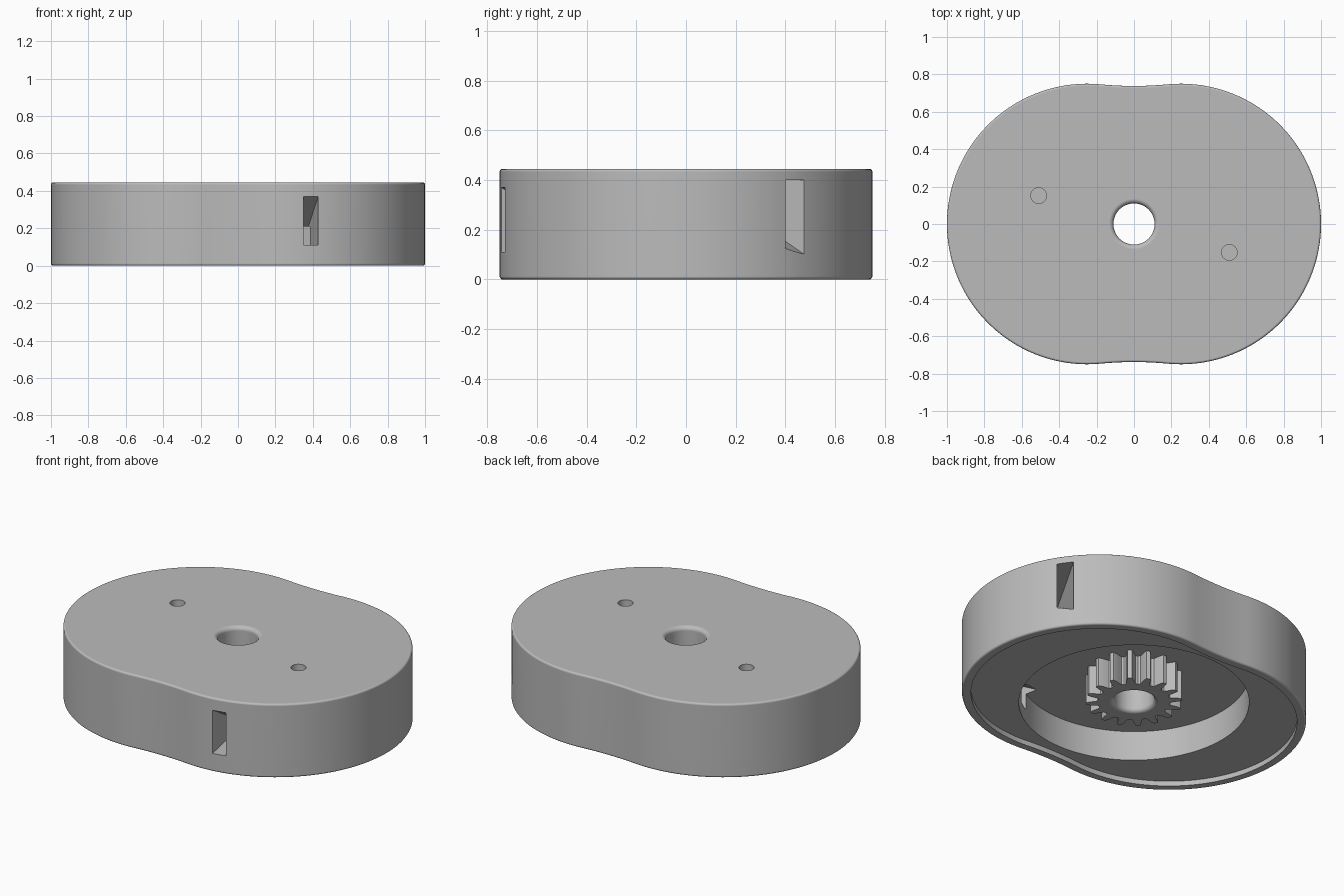
import bpy, bmesh
from math import sin, cos, pi, radians, atan2, hypot
from mathutils import Matrix, Vector

if "Cube" in bpy.data.objects:
    bpy.data.objects.remove(bpy.data.objects["Cube"])

HEIGHT, LOBE_X, LOBE_R = 0.445, 0.25, 0.75
WAIST_R, WAIST_Y = 1.86, 2.598
BORE_R, POCKET_TOP, GEAR_BOTTOM = 0.11, 0.21, 0.035

grey = bpy.data.materials.new("plain_grey")
grey.use_nodes = True
colour = (0.5, 0.5, 0.5, 1)
grey.diffuse_color = colour
grey.node_tree.nodes["Principled BSDF"].inputs["Base Color"].default_value = colour


def make_object(name, bm):
    bmesh.ops.recalc_face_normals(bm, faces=bm.faces)
    mesh = bpy.data.meshes.new(name)
    bm.to_mesh(mesh)
    bm.free()
    mesh.materials.append(grey)
    obj = bpy.data.objects.new(name, mesh)
    bpy.context.collection.objects.link(obj)
    return obj


def loft(name, sections):
    """Closed solid through a stack of (2D outline, z) sections."""
    bm = bmesh.new()
    rings = [[bm.verts.new((x, y, z)) for x, y in pts] for pts, z in sections]
    for a, b in zip(rings, rings[1:]):
        for i in range(len(a)):
            j = (i + 1) % len(a)
            bm.faces.new((a[i], a[j], b[j], b[i]))
    bm.faces.new(rings[0][::-1])
    bm.faces.new(rings[-1])
    return make_object(name, bm)


def arc(cx, cy, r, start, end, steps):
    angles = [start + (end - start) * i / steps for i in range(steps + 1)]
    return [(cx + r * cos(a), cy + r * sin(a)) for a in angles]


def circle(r, x=0, y=0, steps=96):
    return arc(x, y, r, 0, 2 * pi, steps)[:-1]


def lobed(inset=0):
    """Two round lobes joined by a shallow concave waist."""
    t = atan2(WAIST_Y, -LOBE_X)
    right = arc(LOBE_X, 0, LOBE_R - inset, -t, t, 96)
    waist = arc(0, WAIST_Y, WAIST_R + inset, t - pi, -t, 10)[1:-1]
    half = right + waist
    return half + [(-x, -y) for x, y in half]


def wedge(name, x, y, outward, width, profile):
    """Side slot cutter: (depth, z) profile extruded across its width."""
    bm = bmesh.new()
    base = [bm.verts.new((-d, -width / 2, z)) for d, z in profile]
    face = bm.faces.new(base)
    extruded = bmesh.ops.extrude_face_region(bm, geom=[face])["geom"]
    moved = [v for v in extruded if isinstance(v, bmesh.types.BMVert)]
    bmesh.ops.translate(bm, vec=Vector((0, width, 0)), verts=moved)
    place = Matrix.Translation((x, y, 0)) @ Matrix.Rotation(radians(outward), 4, "Z")
    bm.transform(place)
    return make_object(name, bm)


def cut(target, cutter, keep=False):
    mod = target.modifiers.new("cut", "BOOLEAN")
    mod.operation, mod.solver, mod.object = "DIFFERENCE", "EXACT", cutter
    cutter.hide_render = True
    bpy.context.view_layer.objects.active = target
    bpy.ops.object.modifier_apply(modifier=mod.name)
    if not keep:
        bpy.data.objects.remove(cutter)


def fillet(r, steps=4):
    """(sideways, upward) offsets of a quarter round, from wall to cap."""
    return [(r * (1 - cos(a)), r * sin(a)) for a in
            [pi / 2 * i / steps for i in range(steps + 1)]]


# Housing with rounded rims
round_r = 0.012
sections = [(lobed(i), round_r - u) for i, u in reversed(fillet(round_r))]
sections += [(lobed(i), HEIGHT - round_r + u) for i, u in fillet(round_r)]
housing = loft("housing", sections)

# Shallow recess behind the bottom lip, then the round pocket
cut(housing, loft("recess_cutter", [(lobed(0.05), -0.1), (lobed(0.05), 0.03)]))
cut(housing, loft("pocket_cutter", [(circle(0.63), -0.1), (circle(0.63), POCKET_TOP)]))

# Two opposite pairs of side slots and two blind pin holes
for s, turn in ((1, 0), (-1, 180)):
    cut(housing, wedge("blind_slot_cutter", s * 0.857, s * 0.4375, 60 + turn, 0.0845,
                       [(-0.15, 0.4), (-0.15, 0.023), (0.48, 0.4)]))
    cut(housing, wedge("open_slot_cutter", s * 0.39, s * -0.737, -79 + turn, 0.08,
                       [(-0.15, 0.457), (-0.15, 0.11), (0.45, 0.11)]))
    hole = circle(0.042, s * 0.51, s * -0.152, 32)
    cut(housing, loft("pin_hole_cutter", [(hole, 0.3), (hole, 0.6)]))

# Pinion hanging from the pocket ceiling
TEETH, TIP_R, ROOT_R = 16, 0.263, 0.195
tooth = [(-0.5, ROOT_R), (-0.32, ROOT_R + 0.006), (-0.25, 0.22), (-0.19, 0.243), (-0.11, TIP_R),
         (0.11, TIP_R), (0.19, 0.243), (0.25, 0.22), (0.32, ROOT_R + 0.006)]
gear_outline = []
for k in range(TEETH):
    for f, r in tooth:
        a = (k + f) * 2 * pi / TEETH
        gear_outline.append((r * cos(a), r * sin(a)))
pinion = loft("pinion_gear", [(gear_outline, GEAR_BOTTOM), (gear_outline, POCKET_TOP + 0.01)])

# Central bore with flared ends, through housing and pinion
flare = 0.025
bore = [(circle(BORE_R + flare), -0.1)]
bore += [(circle(BORE_R + i), GEAR_BOTTOM + flare - u) for i, u in reversed(fillet(flare))]
bore += [(circle(BORE_R + i), HEIGHT - flare + u) for i, u in fillet(flare)]
bore += [(circle(BORE_R + flare), HEIGHT + 0.1)]
bore_cutter = loft("bore_cutter", bore)
cut(housing, bore_cutter, keep=True)
cut(pinion, bore_cutter)

# Smooth curved walls, crisp corners, flat caps
for obj in (housing, pinion):
    bpy.ops.object.select_all(action="DESELECT")
    obj.select_set(True)
    bpy.context.view_layer.objects.active = obj
    bpy.ops.object.shade_smooth_by_angle(angle=radians(30))
    mod = obj.modifiers.new("flat_caps", "WEIGHTED_NORMAL")
    mod.keep_sharp = True
